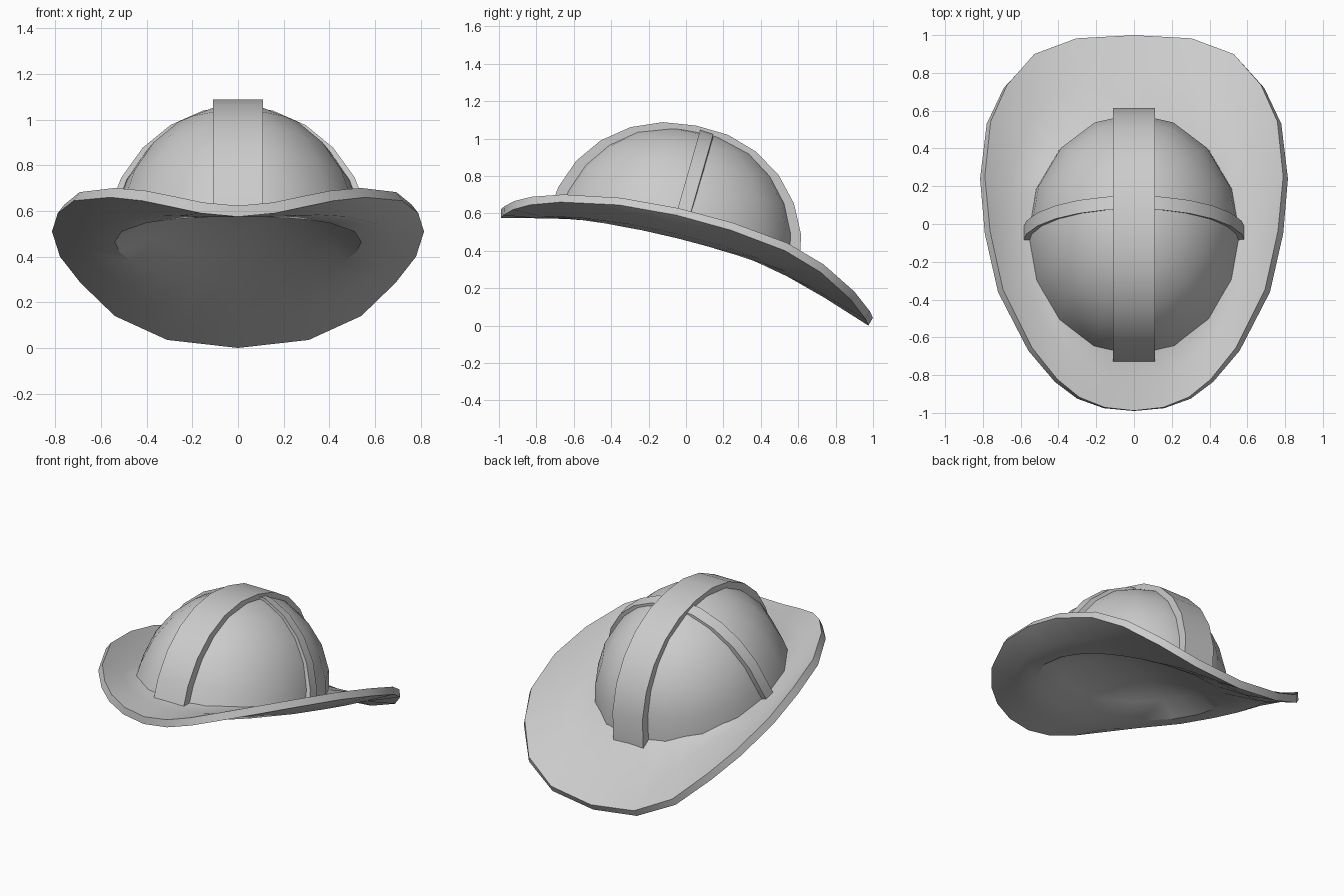
import bpy
import bmesh
from math import sin, cos, pi, atan2, radians

cube = bpy.data.objects.get("Cube")
if cube:
    bpy.data.objects.remove(cube)

grey = bpy.data.materials.new("light grey")
grey.use_nodes = True
grey.diffuse_color = (0.6, 0.6, 0.6, 1)
grey.node_tree.nodes["Principled BSDF"].inputs["Base Color"].default_value = (0.6, 0.6, 0.6, 1)

CY, RX, RY, H = -0.065, 0.565, 0.64, 0.63   # dome centre and radii


def finish(bm, name):
    mesh = bpy.data.meshes.new(name)
    bm.to_mesh(mesh)
    bm.free()
    obj = bpy.data.objects.new(name, mesh)
    bpy.context.collection.objects.link(obj)
    mesh.materials.append(grey)
    bpy.ops.object.select_all(action='DESELECT')
    obj.select_set(True)
    bpy.context.view_layer.objects.active = obj
    return obj


def smooth():
    bpy.ops.object.shade_smooth_by_angle(angle=radians(30))


def seat_z(s):
    """Height of the brim underside along the ring below the dome."""
    return 0.465 - 0.15 * s - 0.04 * s * s


def dome_point(theta, phi, scale=1.0, rise=1.0, lean=0.12):
    s, r = sin(theta), cos(phi) * scale
    z = 0.42 + r * (-0.125 * s + 0.025 * s * s) + H * rise * sin(phi)
    if phi < 0.01:
        z = seat_z(s) + 0.02
    return [RX * cos(theta) * r, CY + RY * s * r + lean * sin(phi), z]


def bridge(bm, a, b):
    n = len(a)
    for i in range(n):
        bm.faces.new((a[i], b[i], b[(i + 1) % n], a[(i + 1) % n]))


def close_fan(bm, ring, tip):
    for i in range(len(ring)):
        bm.faces.new((ring[i], tip, ring[(i + 1) % len(ring)]))


# Dome: leaning rings closed by an apex fan
bm = bmesh.new()
N, LEVELS = 16, 6
rings = [[bm.verts.new(dome_point(2 * pi * i / N, pi / 2 * k / LEVELS)) for i in range(N)]
         for k in range(LEVELS)]
for a, b in zip(rings, rings[1:]):
    bridge(bm, a, b)
close_fan(bm, rings[-1], bm.verts.new(dome_point(0, pi / 2)))
bmesh.ops.reverse_faces(bm, faces=bm.faces)
finish(bm, "dome")
smooth()


# Raised bands: a rectangular section swept over the dome
def band(name, theta, axis, half, outer, rise, lean, tilt, steps=12):
    bm = bmesh.new()
    sections = []
    for i in range(steps + 1):
        a = pi * i / steps
        th, phi = (theta, a) if a <= pi / 2 else (theta + pi, pi - a)
        section = []
        for scale, lift, side in ((0.95, 0.94, -1), (0.95, 0.94, 1), (outer, rise, 1), (outer, rise, -1)):
            p = dome_point(th, phi, scale, lift, lean)
            p[axis] += side * half
            p[2] -= side * half * tilt
            section.append(bm.verts.new(p))
        sections.append(section)
    for a, b in zip(sections, sections[1:]):
        bridge(bm, a, b)
    bm.faces.new(sections[0])
    bm.faces.new(sections[-1])
    bmesh.ops.recalc_face_normals(bm, faces=bm.faces)
    finish(bm, name)
    smooth()


band("lengthwise_band", -pi / 2, 0, 0.11, 1.05, 1.03, 0.12, 0)
band("crosswise_band", 0, 1, 0.035, 1.045, 1.0, 0.18, 0.33)

# Brim: half of the lower rim from front to back, mirrored
HALF = [(0, -.99, .575), (.16, -.975, .59), (.30, -.925, .62), (.42, -.835, .645),
        (.56, -.67, .66), (.72, -.36, .645), (.79, -.05, .59), (.815, .24, .51),
        (.78, .53, .40), (.69, .72, .285), (.54, .88, .14), (.31, .96, .035), (0, .975, 0)]
outline = HALF + [(-x, y, z) for x, y, z in HALF[-2:0:-1]]

bm = bmesh.new()
HOLLOW = 0.18   # depth of the rounded hollow under the dome
shells = [[] for _ in range(5)]
for x, y, z in outline:
    th = atan2(y + 0.05, x / 0.8)
    c, s = cos(th), sin(th)
    px, py, pz = 0.54 * c, -0.04 + 0.6 * s, seat_z(s)
    for ring, t in zip(shells, (0.4, 0.75, 1)):
        height = 0.44 + (pz - 0.44) * t + HOLLOW * (1 - t * t)
        ring.append(bm.verts.new((px * t, -0.04 + 0.6 * s * t, height)))
    shells[3].append(bm.verts.new(((px + x) / 2, (py + y) / 2, (pz + z) / 2 - 0.038 * abs(c))))
    shells[4].append(bm.verts.new((x, y, z)))
for a, b in zip(shells, shells[1:]):
    bridge(bm, a, b)
close_fan(bm, shells[0][::-1], bm.verts.new((0, -0.04, 0.44 + HOLLOW)))
bmesh.ops.recalc_face_normals(bm, faces=bm.faces)
bm.normal_update()
if sum(f.normal.z for f in bm.faces) < 0:
    bmesh.ops.reverse_faces(bm, faces=bm.faces)
brim = finish(bm, "brim")
mod = brim.modifiers.new("thickness", 'SOLIDIFY')
mod.thickness = 0.048
mod.offset = 1
bpy.ops.object.modifier_apply(modifier=mod.name)
smooth()
